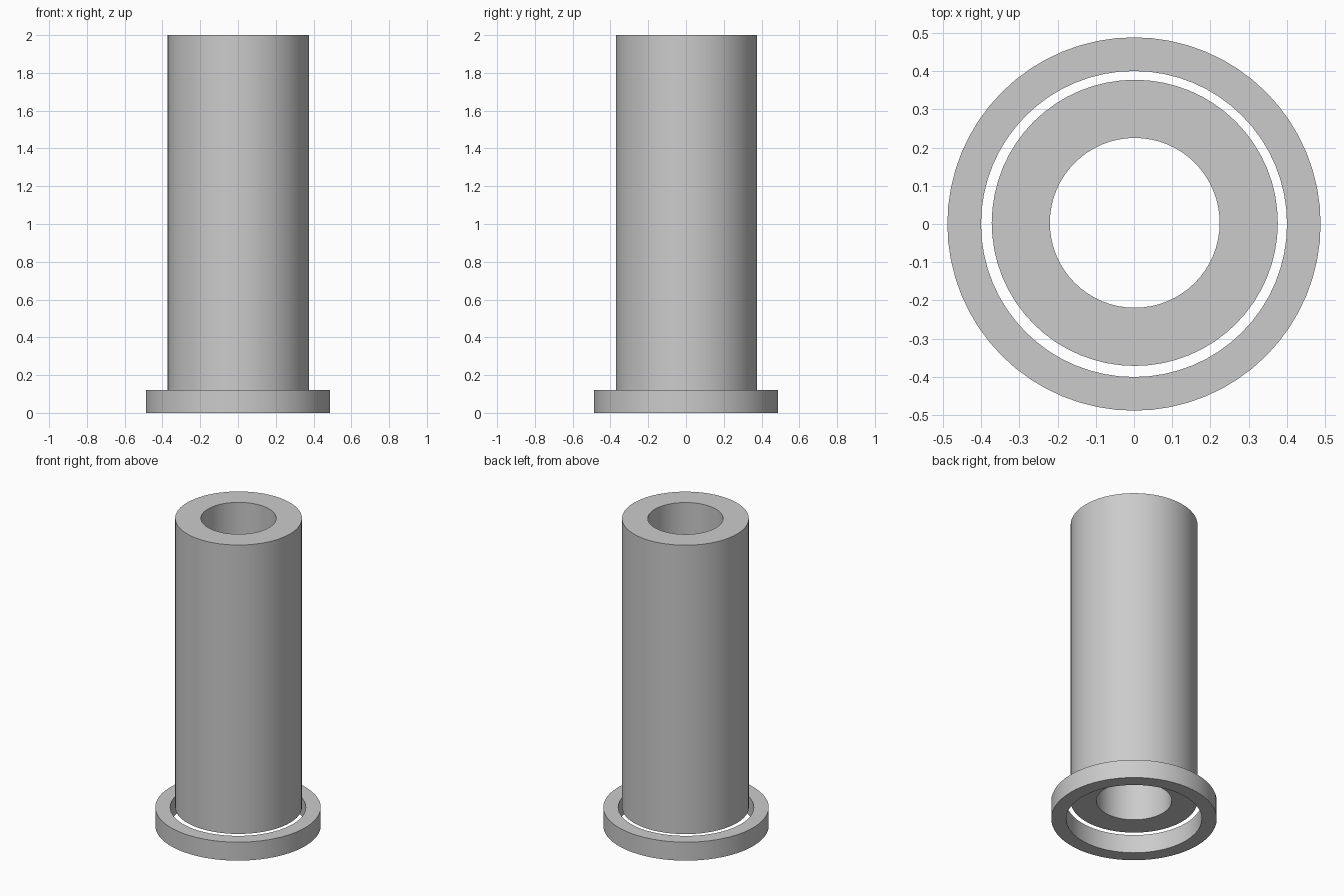
import bpy
import bmesh
import math

cube = bpy.data.objects.get("Cube")
if cube:
    bpy.data.objects.remove(cube, do_unlink=True)

SEGMENTS = 64

grey = bpy.data.materials.new("light_grey")
grey.use_nodes = True
color = (0.6, 0.6, 0.6, 1.0)
grey.diffuse_color = color
grey.node_tree.nodes["Principled BSDF"].inputs["Base Color"].default_value = color


def hollow_cylinder(name, inner, outer, bottom, top, center=(0, 0)):
    """Sweep a rectangular wall section around the z axis."""
    bm = bmesh.new()
    section = [(inner, bottom), (outer, bottom), (outer, top), (inner, top)]
    verts = [bm.verts.new((r, 0, z)) for r, z in section]
    edges = [bm.edges.new((verts[i - 1], verts[i])) for i in range(len(verts))]
    bmesh.ops.spin(bm, geom=verts + edges, cent=(0, 0, 0), axis=(0, 0, 1),
                   angle=math.tau, steps=SEGMENTS, use_merge=True)
    bmesh.ops.remove_doubles(bm, verts=bm.verts, dist=0.0001)
    bmesh.ops.recalc_face_normals(bm, faces=bm.faces)
    mesh = bpy.data.meshes.new(name)
    bm.to_mesh(mesh)
    bm.free()
    mesh.materials.append(grey)
    obj = bpy.data.objects.new(name, mesh)
    obj.location = (*center, 0)
    bpy.context.collection.objects.link(obj)

    # Smooth round walls with crisp rims
    bpy.ops.object.select_all(action="DESELECT")
    obj.select_set(True)
    bpy.context.view_layer.objects.active = obj
    bpy.ops.object.shade_smooth_by_angle(angle=math.radians(30))
    return obj


# Loose base ring and the tall tube that rises from its top level
hollow_cylinder("base_ring", 0.40, 0.488, 0, 0.12)
hollow_cylinder("tube", 0.222, 0.374, 0.12, 2.0, center=(0.002, 0.003))
